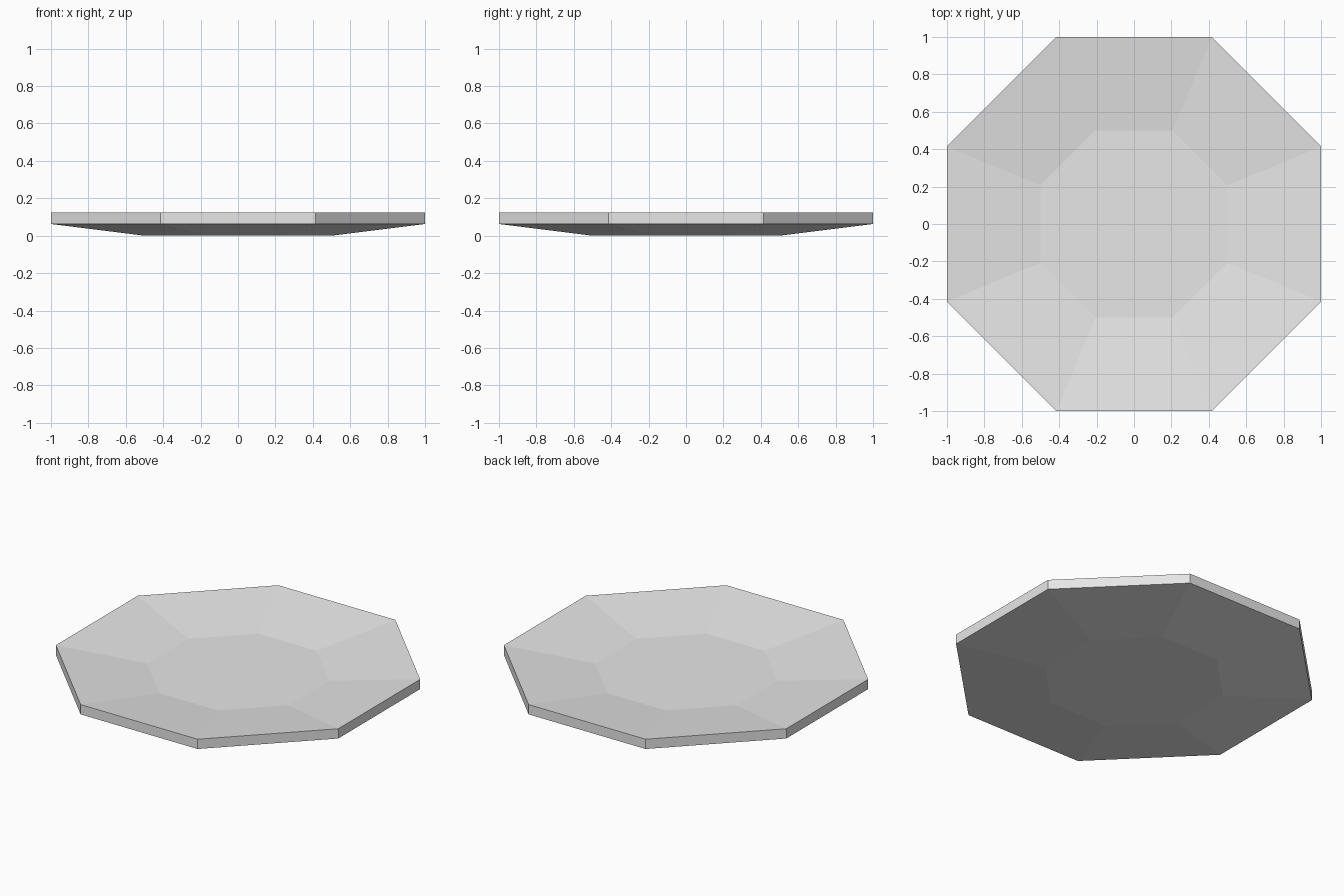
import bpy, bmesh, math

if "Cube" in bpy.data.objects:
    bpy.data.objects.remove(bpy.data.objects["Cube"])

# Shallow octagonal dish: profile rings (inradius, height) from bottom centre up and in
RINGS = [(0.5, 0.0), (1.0, 0.0625), (1.0, 0.125), (0.5, 0.0625)]
SIDES = 8

bm = bmesh.new()
rings = []
for inradius, z in RINGS:
    r = inradius / math.cos(math.pi / SIDES)
    angles = [(i + 0.5) * 2 * math.pi / SIDES for i in range(SIDES)]
    rings.append([bm.verts.new((r * math.cos(a), r * math.sin(a), z)) for a in angles])

# Sloped underside, rim wall and sloped inside
for lower, upper in zip(rings, rings[1:]):
    for i in range(SIDES):
        j = (i + 1) % SIDES
        bm.faces.new((lower[i], lower[j], upper[j], upper[i]))

# Flat base and flat inside floor
bm.faces.new(rings[0][::-1])
bm.faces.new(rings[-1])
bmesh.ops.recalc_face_normals(bm, faces=bm.faces)

mesh = bpy.data.meshes.new("dish")
bm.to_mesh(mesh)
bm.free()

grey = bpy.data.materials.new("light grey")
grey.diffuse_color = (0.8, 0.8, 0.8, 1)
grey.use_nodes = True
grey.node_tree.nodes["Principled BSDF"].inputs["Base Color"].default_value = grey.diffuse_color
mesh.materials.append(grey)

dish = bpy.data.objects.new("dish", mesh)
bpy.context.collection.objects.link(dish)
